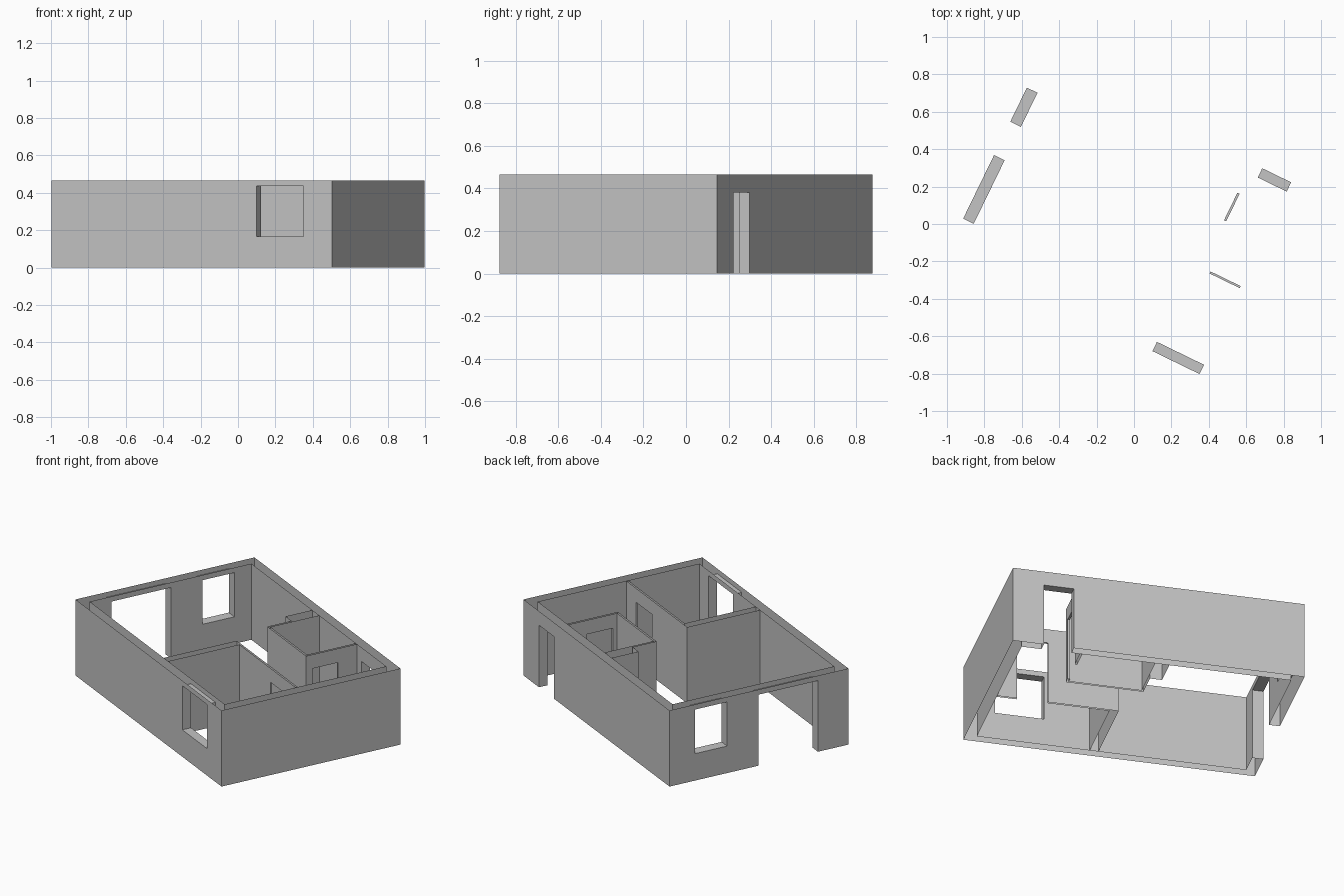
import bpy
import bmesh
import math
from mathutils import Matrix

cube = bpy.data.objects.get("Cube")
if cube:
    bpy.data.objects.remove(cube, do_unlink=True)

HEIGHT = 0.466
HALF_L, HALF_W = 0.834, 0.568      # outer half length and width
IN_L, IN_W = 0.771, 0.513          # inner half length and width
DOOR, LINTEL, SILL = 0.38, 0.435, 0.165
TURN = Matrix.Rotation(math.radians(-25.95), 4, 'Z')

plaster = bpy.data.materials.new("plaster_grey")
plaster.use_nodes = True
GREY = (0.55, 0.55, 0.55, 1)
plaster.diffuse_color = GREY
plaster.node_tree.nodes["Principled BSDF"].inputs["Base Color"].default_value = GREY


def prism(name, outline, z0, z1):
    """Closed solid from a plan outline."""
    bm = bmesh.new()
    base = bm.faces.new([bm.verts.new((x, y, z0)) for x, y in outline])
    top = bmesh.ops.extrude_face_region(bm, geom=[base])["geom"]
    verts = [g for g in top if isinstance(g, bmesh.types.BMVert)]
    bmesh.ops.translate(bm, verts=verts, vec=(0, 0, z1 - z0))
    bmesh.ops.recalc_face_normals(bm, faces=bm.faces)
    mesh = bpy.data.meshes.new(name)
    bm.to_mesh(mesh)
    bm.free()
    obj = bpy.data.objects.new(name, mesh)
    bpy.context.collection.objects.link(obj)
    return obj


def box(name, x0, x1, y0, y1, z0, z1):
    return prism(name, [(x0, y0), (x1, y0), (x1, y1), (x0, y1)], z0, z1)


def cut(obj, *cutters):
    for c in cutters:
        mod = obj.modifiers.new("opening", 'BOOLEAN')
        mod.operation = 'DIFFERENCE'
        mod.solver = 'EXACT'
        mod.object = c
    graph = bpy.context.evaluated_depsgraph_get()
    mesh = bpy.data.meshes.new_from_object(obj.evaluated_get(graph))
    obj.modifiers.clear()
    obj.data = mesh
    for c in cutters:
        bpy.data.objects.remove(c, do_unlink=True)


def finish(obj, partition):
    """Open the top and bottom, drop ends buried in the shell, turn into place."""
    bm = bmesh.new()
    bm.from_mesh(obj.data)

    def hidden(f):
        c, n = f.calc_center_median(), f.normal
        if abs(n.z) > 0.9:
            return c.z < 0.001 or c.z > HEIGHT - 0.001
        return partition and (abs(c.x) > IN_L - 0.001 or abs(c.y) > IN_W - 0.001)

    bmesh.ops.delete(bm, geom=[f for f in bm.faces if hidden(f)], context='FACES')
    bm.transform(TURN)
    bm.to_mesh(obj.data)
    bm.free()
    obj.data.materials.clear()
    obj.data.materials.append(plaster)


# Outer walls with windows, wide opening and entrance
shell = box("outer_walls", -HALF_L, HALF_L, -HALF_W, HALF_W, 0, HEIGHT)
cut(shell,
    box("cavity", -IN_L, IN_L, -IN_W, IN_W, -1, 1),
    box("front_window", 0.386, 0.666, -0.7, -0.4, SILL, LINTEL),
    box("side_window", -1, -0.7, 0.202, 0.405, SILL, LINTEL),
    box("wide_opening", -1, -0.7, -0.374, 0.004, -1, LINTEL),
    box("entrance", 0.486, 0.658, 0.4, 0.7, -1, DOOR))
finish(shell, False)

# Large room: thick cross wall and thin long wall with a door
room = prism("large_room_walls", [
    (0.075, -IN_W), (0.125, -IN_W), (0.125, -0.061),
    (IN_L, -0.061), (IN_L, -0.049), (0.075, -0.049)], 0, HEIGHT)
cut(room, box("room_door", 0.479, 0.658, -0.2, 0.1, -1, DOOR))
finish(room, True)

# Small room: thin walls on three sides, thickened back shaft, one door
small = prism("small_room_walls", [
    (0.437, IN_W), (0.424, IN_W), (0.424, 0.202), (0.006, 0.202),
    (0.006, IN_W), (-0.074, IN_W), (-0.074, 0.343), (-0.006, 0.343),
    (-0.006, 0.19), (0.437, 0.19)], 0, HEIGHT)
cut(small, box("small_door", 0.3, 0.6, 0.229, 0.392, -1, DOOR))
finish(small, True)
